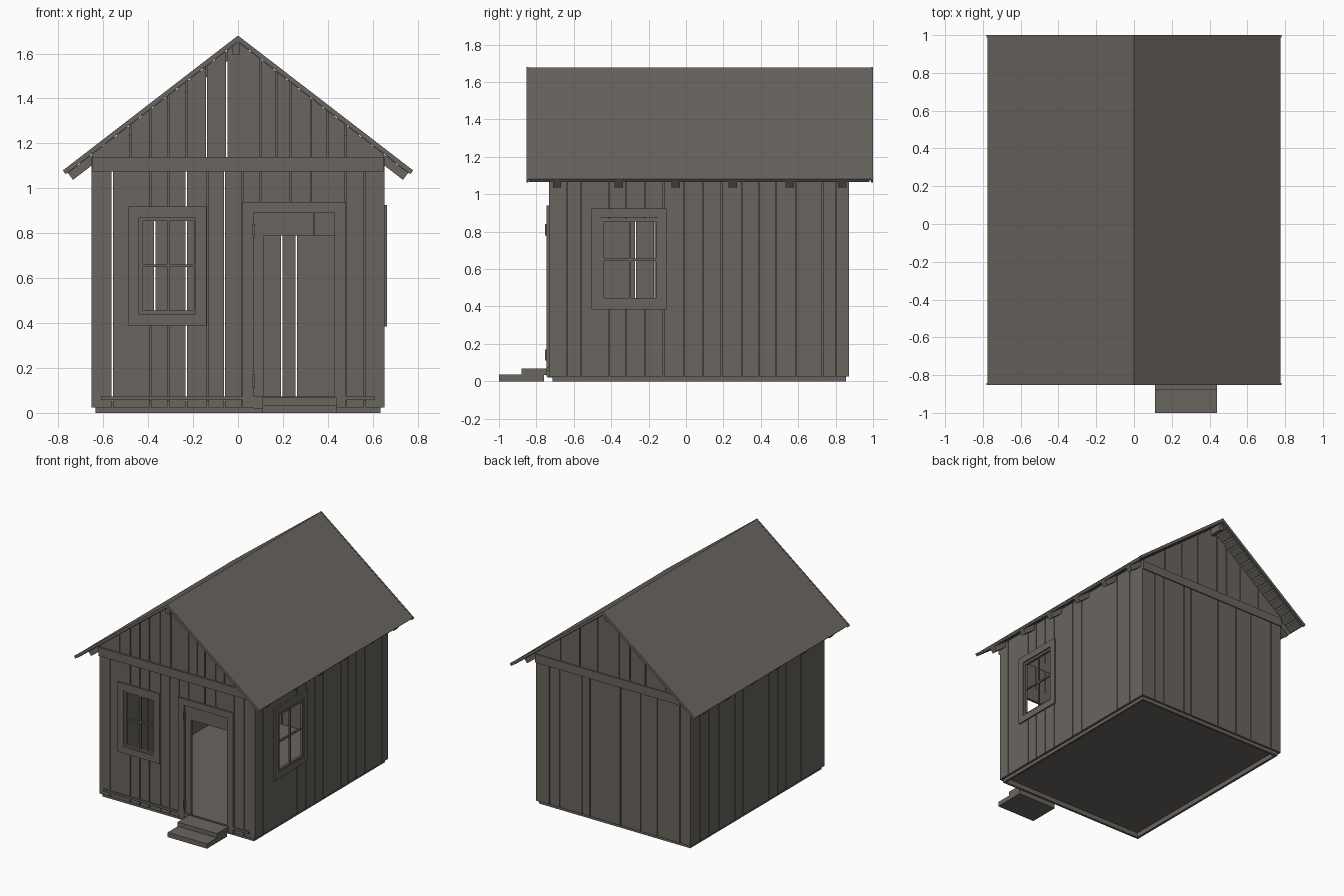
import bpy, bmesh, math

if "Cube" in bpy.data.objects:
    bpy.data.objects.remove(bpy.data.objects["Cube"])

# one weathered-wood colour for the whole cabin
wood = bpy.data.materials.new("weathered_wood")
wood.diffuse_color = (0.142, 0.130, 0.114, 1)
wood.use_nodes = True
wood.node_tree.nodes["Principled BSDF"].inputs["Base Color"].default_value = wood.diffuse_color


def prisms(name, polys, axis, d0, d1):
    """Extrude 2D polygons: axis 'y' takes (x, z), 'x' takes (y, z), 'z' takes (x, y)."""
    def place(p, d):
        return {'y': (p[0], d, p[1]), 'x': (d, p[0], p[1]), 'z': (p[0], p[1], d)}[axis]
    bm = bmesh.new()
    for poly in polys:
        a = [bm.verts.new(place(p, d0)) for p in poly]
        b = [bm.verts.new(place(p, d1)) for p in poly]
        n = len(poly)
        bm.faces.new(a)
        bm.faces.new(b[::-1])
        for i in range(n):
            j = (i + 1) % n
            bm.faces.new((a[j], a[i], b[i], b[j]))
    bmesh.ops.recalc_face_normals(bm, faces=bm.faces)
    me = bpy.data.meshes.new(name)
    bm.to_mesh(me)
    bm.free()
    me.materials.append(wood)
    ob = bpy.data.objects.new(name, me)
    bpy.context.collection.objects.link(ob)
    return ob


def rect(u0, u1, v0, v1):
    return [(u0, v0), (u1, v0), (u1, v1), (u0, v1)]


def box(name, x0, x1, y0, y1, z0, z1):
    return prisms(name, [rect(x0, x1, y0, y1)], 'z', z0, z1)


def planks(edges, z0, z1, holes=(), gap=0.006):
    """Upright boards between the edges, cut around rectangular holes."""
    out = []
    for i in range(len(edges) - 1):
        a = edges[i] + (gap / 2 if i else 0)
        b = edges[i + 1] - (gap / 2 if i < len(edges) - 2 else 0)
        us = sorted({a, b} | {u for h in holes for u in h[:2] if a < u < b})
        for u0, u1 in zip(us, us[1:]):
            mid, z = (u0 + u1) / 2, z0
            for h in holes:
                if h[0] < mid < h[1]:
                    if h[2] > z:
                        out.append(rect(u0, u1, z, h[2]))
                    z = h[3]
            out.append(rect(u0, u1, z, z1))
    return out


def roof_z(x, drop=0.0):
    return 1.68 - drop - 0.77 * abs(x)


def gable(edges, gap=0.006):
    out = []
    for e0, e1 in zip(edges, edges[1:]):
        a, b = e0 + gap / 2, e1 - gap / 2
        top = [b] + ([0] if a < 0 < b else []) + [a]
        out.append([(a, 1.10), (b, 1.10)] + [(u, roof_z(u, 0.03)) for u in top])
    return out


def frame(u0, u1, v0, v1, w):
    """Four mitred boards."""
    o, i = rect(u0, u1, v0, v1), rect(u0 + w, u1 - w, v0 + w, v1 - w)
    return [[o[k], o[(k + 1) % 4], i[(k + 1) % 4], i[k]] for k in range(4)]


# floor and base sill (the floor sits up inside the sill)
floor_edges = [-0.715 + i * 1.57 / 10 for i in range(11)]
box("floor", -0.635, 0.635, -0.715, 0.855, 0.036, 0.056)
prisms("base_sill", frame(-0.635, 0.635, -0.715, 0.855, 0.018), 'z', 0.0, 0.036)

# plank walls
front_hole = (-0.44, -0.18, 0.44, 0.87)
door_hole = (0.07, 0.43, 0.03, 0.89)
side_hole = (-0.455, -0.145, 0.43, 0.87)
front_edges = [-0.65, -0.56, -0.39, -0.31, -0.23, -0.135, -0.06, 0.02, 0.1, 0.235,
               0.325, 0.48, 0.565, 0.65]
back_edges = [-0.65, -0.56, -0.37, -0.23, -0.06, 0.195, 0.26, 0.45, 0.535, 0.65]
right_edges = [-0.73, -0.635, -0.56, -0.41, -0.32, -0.22, -0.12, -0.01, 0.09, 0.19,
               0.30, 0.39, 0.48, 0.59, 0.73, 0.80, 0.87]
left_edges = [-0.73, -0.67, -0.52, -0.45, -0.27, -0.17, -0.06, 0.05, 0.14, 0.25,
              0.34, 0.44, 0.54, 0.66, 0.765, 0.87]
prisms("front_wall", planks(front_edges, 0.025, 1.12, (front_hole, door_hole)), 'y', -0.732, -0.717)
prisms("back_wall", planks(back_edges, 0.025, 1.12), 'y', 0.857, 0.872)
prisms("right_wall", planks(right_edges, 0.025, 1.14, (side_hole,), 0.004), 'x', 0.635, 0.652)
prisms("left_wall", planks(left_edges, 0.025, 1.14, (), 0.004), 'x', -0.652, -0.635)

# gables and the beams below them
gable_edges = [-0.65, -0.48, -0.39, -0.31, -0.23, -0.14, -0.05, 0.1, 0.17, 0.235,
               0.325, 0.4, 0.48, 0.65]
back_gable_edges = [-0.65, -0.44, -0.27, -0.14, -0.05, 0.13, 0.28, 0.44, 0.65]
prisms("front_gable", gable(gable_edges), 'y', -0.732, -0.717)
prisms("back_gable", gable(back_gable_edges), 'y', 0.857, 0.872)
box("front_beam", -0.65, 0.65, -0.745, -0.715, 1.075, 1.14)
box("back_beam", -0.65, 0.65, 0.855, 0.88, 1.075, 1.14)
box("front_foot_rail", -0.61, 0.61, -0.745, -0.73, 0.057, 0.073)


def slope_strip(s, x0, x1, d0, d1):
    """Roof cross-section piece on side s, between two depths, outer end square to the slope."""
    xe = x1 - (d1 - d0) * 0.48
    return [(s * x0, roof_z(x0, d0)), (s * x1, roof_z(x1, d0)),
            (s * xe, roof_z(xe, d1)), (s * x0, roof_z(x0, d1))]


# roof skin, sheathing boards, edge trim, rafters and ridge
for s, side in ((-1, "left"), (1, "right")):
    prisms(side + "_roof", [slope_strip(s, 0, 0.775, 0.002, 0.014)], 'y', -0.845, 0.99)
    n = 14
    prisms(side + "_roof_boards", [slope_strip(s, 0.765 * i / n + 0.003, 0.765 * (i + 1) / n, 0.014, 0.03)
                                   for i in range(n)], 'y', -0.84, 0.98)
    for y, end in ((-0.853, "front"), (0.988, "back")):
        prisms(side + "_" + end + "_roof_trim", [slope_strip(s, 0, 0.78, 0.0, 0.026)], 'y', y, y + 0.012)
    for i, y in enumerate((-0.69, -0.36, -0.055, 0.25, 0.555, 0.835)):
        prisms(side + "_rafter_%d" % (i + 1), [slope_strip(s, 0, 0.757, 0.03, 0.077)],
               'y', y - 0.022, y + 0.022)
box("ridge_beam", -0.027, 0.006, -0.83, 0.97, 1.595, 1.65)


# windows: casing, sash and crossing bars
def window(name, axis, d, out, o, h):
    prisms(name + "_casing", frame(*o, 0.05), axis, d, d + out * 0.011)
    prisms(name + "_sash", frame(*h, 0.016), axis, d - out * 0.016, d + out * 0.004)
    um, vm = (h[0] + h[1]) / 2, (h[2] + h[3]) / 2
    prisms(name + "_bars", [rect(um - 0.006, um + 0.006, h[2] + 0.012, h[3] - 0.012),
                            rect(h[0] + 0.012, h[1] - 0.012, vm - 0.006, vm + 0.006)],
           axis, d - out * 0.014, d - out * 0.002)


window("front_window", 'y', -0.732, -1, (-0.49, -0.14, 0.39, 0.92), front_hole)
window("right_window", 'x', 0.652, 1, (-0.505, -0.105, 0.385, 0.925), side_hole)

# doorway: casing, inner jamb, panel above the opening, hinges
prisms("door_casing", [rect(0.02, 0.07, 0.025, 0.89), rect(0.43, 0.48, 0.025, 0.89),
                       rect(0.02, 0.48, 0.89, 0.94)], 'y', -0.745, -0.73)
box("door_jamb", 0.07, 0.115, -0.73, -0.71, 0.03, 0.89)
prisms("door_top_panel", [rect(0.07, 0.338, 0.79, 0.889), rect(0.34, 0.43, 0.79, 0.889)],
       'y', -0.735, -0.715)
for i, z in enumerate((0.14, 0.81)):
    box("hinge_%d" % (i + 1), 0.064, 0.076, -0.753, -0.73, z - 0.03, z + 0.03)

# steps and threshold
box("threshold", 0.07, 0.43, -0.74, -0.70, 0.02, 0.06)
box("upper_step", 0.11, 0.44, -0.88, -0.73, 0.035, 0.068)
box("lower_step", 0.11, 0.44, -1.0, -0.76, 0.0, 0.036)
